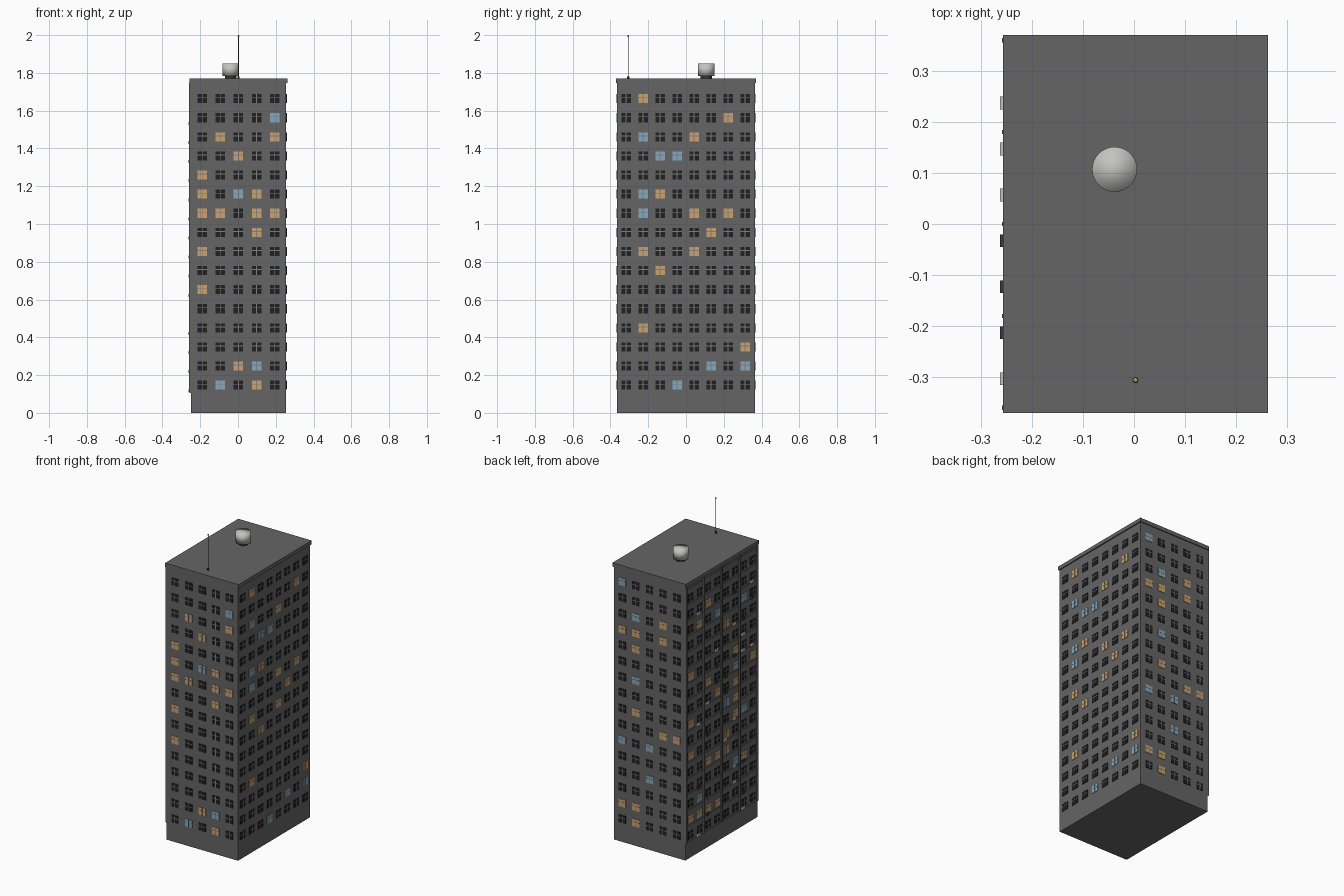
import bpy, bmesh, random
from mathutils import Matrix, Vector

random.seed(7)
cube = bpy.data.objects.get("Cube")
if cube:
    bpy.data.objects.remove(cube, do_unlink=True)


def material(name, r, g, b):
    m = bpy.data.materials.new(name)
    m.use_nodes = True
    m.diffuse_color = (r, g, b, 1)
    m.node_tree.nodes["Principled BSDF"].inputs["Base Color"].default_value = (r, g, b, 1)
    return m


WALL = material("concrete grey", 0.13, 0.13, 0.13)
DARK = material("dark glass", 0.014, 0.014, 0.014)
WARM = material("warm lit glass", 0.62, 0.36, 0.15)
COOL = material("cool lit glass", 0.23, 0.4, 0.53)
FRAME = material("window frame grey", 0.22, 0.22, 0.22)
LIGHT = material("light metal", 0.55, 0.55, 0.52)
METAL = material("dark metal", 0.04, 0.04, 0.04)
LAMP = material("orange lamp", 0.65, 0.3, 0.08)


def add_box(bm, center, size, mat=0):
    geo = bmesh.ops.create_cube(
        bm, size=1, matrix=Matrix.Translation(center) @ Matrix.Diagonal((*size, 1)))
    for f in {f for v in geo["verts"] for f in v.link_faces}:
        f.material_index = mat


def finish(bm, name, mats):
    me = bpy.data.meshes.new(name)
    bm.to_mesh(me)
    bm.free()
    for m in mats:
        me.materials.append(m)
    ob = bpy.data.objects.new(name, me)
    bpy.context.collection.objects.link(ob)
    return ob


def box_object(name, center, size, mat):
    bm = bmesh.new()
    add_box(bm, center, size)
    return finish(bm, name, [mat])


def cylinder(name, center, radius, depth, mat, sides=32):
    bm = bmesh.new()
    bmesh.ops.create_cone(bm, cap_ends=True, segments=sides, radius1=radius, radius2=radius,
                          depth=depth, matrix=Matrix.Translation(center))
    return finish(bm, name, [mat])


# Main block and roof slab
CX, HX, HY, TOP = 0.0025, 0.2525, 0.364, 1.77
FLOORS, FIRST, STEP = 16, 0.147, 0.1011
box_object("tower_body", (CX, 0, 0.875), (2 * HX, 2 * HY, 1.75), WALL)
box_object("roof_slab", (CX, 0, 1.758), (0.519, 0.74, 0.024), WALL)

# Lit windows, one string per floor from the top: o warm, b cool
FRONT = ".....|....b|.o..o|..o..|o....|o.bo.|oo.oo|...o.|o....|.....|o....|.....|.....|.....|..ob.|.b.o."
BACK = "b....|.....|.b.o.|oo.o.|.o...|.....|.b...|.....|.o...|...oo|b.b..|.....|..b..|.....|oo...|.o..."
RIGHT = (".o......|......o.|.b..o...|..bb....|........|.bo.....|.b..o.o.|.....o..|.o..o...|"
         "..o.....|........|........|.o......|.......o|.....b.b|...b....")
LEFT = "|".join("".join(random.choices(".ob", (70, 20, 10), k=8)) for _ in range(FLOORS))


def facade(name, origin, across, normal, spacing, pattern):
    """Grid of glass plates with crossed glazing bars on one wall."""
    glass, bars = bmesh.new(), bmesh.new()
    across, normal, up = Vector(across), Vector(normal), Vector((0, 0, 1))

    def plate(bm, pos, w, h, depth, mat=0):
        size = [abs(a) * w + abs(n) * depth for a, n in zip(across, normal)]
        size[2] = h
        add_box(bm, pos, size, mat)

    for row, line in enumerate(pattern.split("|")):
        z = FIRST + (FLOORS - 1 - row) * STEP
        for col, key in enumerate(line):
            pos = Vector(origin) + across * spacing * (col - (len(line) - 1) / 2) + up * z
            plate(glass, pos, 0.05, 0.048, 0.006, ".ob".index(key))
            plate(bars, pos, 0.004, 0.048, 0.0075)
            plate(bars, pos + up * 0.005, 0.05, 0.004, 0.0075)
    finish(glass, name + "_window_glass", [DARK, WARM, COOL])
    finish(bars, name + "_window_bars", [FRAME])


facade("front", (CX, -HY, 0), (1, 0, 0), (0, -1, 0), 0.096, FRONT)
facade("back", (CX, HY, 0), (-1, 0, 0), (0, 1, 0), 0.096, BACK)
facade("left", (CX + HX, -0.002, 0), (0, 1, 0), (1, 0, 0), 0.09, RIGHT)
facade("right", (CX - HX, -0.002, 0), (0, 1, 0), (-1, 0, 0), 0.09, LEFT)

# Ribs and floor ledges on the right wall
XR = CX - HX
bm = bmesh.new()
for i in range(-2, 3):
    add_box(bm, (XR - 0.002, i * 0.18, 0.93), (0.014, 0.008, 1.64))
for k in range(FLOORS + 1):
    add_box(bm, (XR, 0, FIRST - STEP / 2 + 0.012 + k * STEP), (0.008, 2 * HY, 0.005))
finish(bm, "right_wall_ribs", [WALL])

# Small cooling units below some right-hand windows
bm = bmesh.new()
for k in range(FLOORS):
    for c in range(7):
        if random.random() < 0.22:
            add_box(bm, (XR - 0.005, -0.303 + 0.09 * c, FIRST - 0.03 + k * STEP),
                    (0.014, 0.025, 0.016), random.choice((0, 1)))
finish(bm, "cooling_units", [LIGHT, METAL])

# Roof water tank
cylinder("tank_base", (-0.038, 0.107, 1.777), 0.03, 0.016, METAL, 16)
tank = cylinder("water_tank", (-0.038, 0.107, 1.816), 0.044, 0.066, LIGHT)
for p in tank.data.polygons:
    p.use_smooth = True

# Antenna with lamp
cylinder("antenna_foot", (0.003, -0.306, 1.775), 0.006, 0.014, METAL, 8)
cylinder("antenna_mast", (0.003, -0.306, 1.88), 0.002, 0.226, METAL, 8)
bm = bmesh.new()
bmesh.ops.create_uvsphere(bm, u_segments=12, v_segments=8, radius=0.005,
                          matrix=Matrix.Translation((0.003, -0.306, 1.995)))
lamp = finish(bm, "antenna_lamp", [LAMP])
for p in lamp.data.polygons:
    p.use_smooth = True
